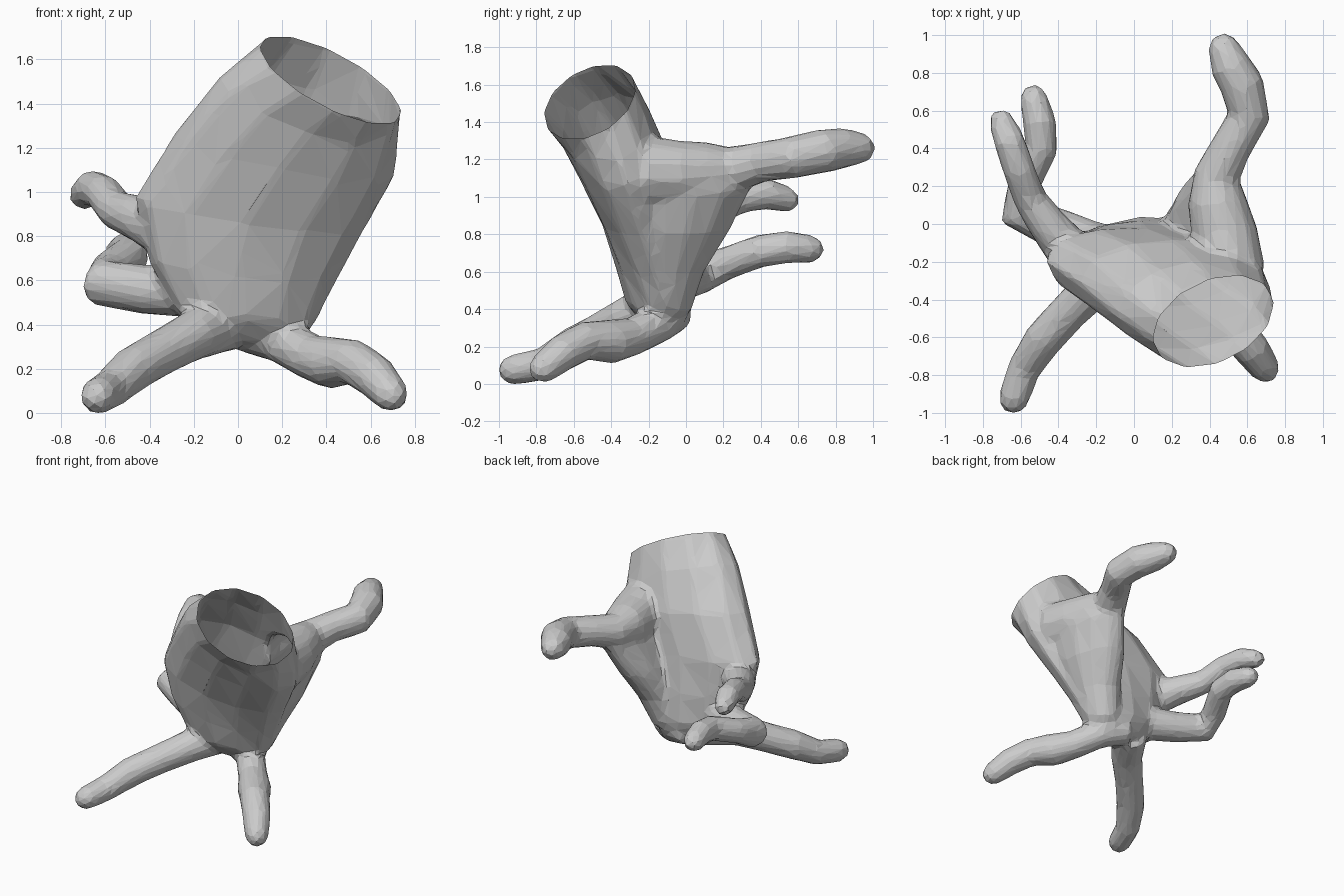
import bpy, bmesh, math
from mathutils import Vector

if "Cube" in bpy.data.objects:
    bpy.data.objects.remove(bpy.data.objects["Cube"])

SIDES = 12
parts = []

def loft(name, rings):
    """Closed solid through rings: centre, half axis u, half axis v, hollow on the +v side."""
    bm = bmesh.new()
    loops = []
    for c, u, v, *hollow in rings:
        c, u, v = Vector(c), Vector(u), Vector(v)
        h = hollow[0] if hollow else 0
        loop = []
        for i in range(SIDES):
            a = 2 * math.pi * i / SIDES
            s = math.sin(a)
            if s > 0:
                s *= 1 - h * s * s
            loop.append(bm.verts.new(c + u * math.cos(a) + v * s))
        loops.append(loop)
    for a, b in zip(loops, loops[1:]):
        for i in range(SIDES):
            j = (i + 1) % SIDES
            bm.faces.new((a[i], a[j], b[j], b[i]))
    bm.faces.new(loops[0][::-1])
    bm.faces.new(loops[-1])
    bmesh.ops.triangulate(bm, faces=bm.faces[:])
    bmesh.ops.recalc_face_normals(bm, faces=bm.faces[:])
    mesh = bpy.data.meshes.new(name)
    bm.to_mesh(mesh)
    bm.free()
    ob = bpy.data.objects.new(name, mesh)
    bpy.context.collection.objects.link(ob)
    parts.append(ob)
    return ob

def tube(name, points):
    """Round limb through (x, y, z, radius) points with a rounded tip."""
    pts = [Vector(p[:3]) for p in points]
    rad = [p[3] for p in points]
    d = (pts[-1] - pts[-2]).normalized()
    r = rad[-1]
    pts += [pts[-1] + d * r * 0.6, pts[-1] + d * r * 0.98]
    rad += [r * 0.8, r * 0.35]
    rings, u = [], None
    for i, p in enumerate(pts):
        t = (pts[min(i + 1, len(pts) - 1)] - pts[max(i - 1, 0)]).normalized()
        if u is None:
            u = t.orthogonal()
        u = (u - t * u.dot(t)).normalized()
        rings.append((p, u * rad[i], t.cross(u) * rad[i]))
    loft(name, rings)

# palm, from just above the wrist down to the knuckles
WRIST = Vector((0.42, -0.515, 1.52))
WU, WV = Vector((0.32, 0.10, -0.14)), Vector((-0.02, 0.225, 0.145))
NORMAL = WU.cross(WV).normalized()
hand = loft("hand", [
    (WRIST + NORMAL * 0.12, WU, WV),
    (WRIST, WU, WV),
    ((0.32, -0.42, 1.38), (0.41, 0.06, -0.15), (0.0, 0.24, 0.10), 0.05),
    ((0.21, -0.31, 1.18), (0.50, 0.0, -0.10), (0.02, 0.265, 0.06), 0.15),
    ((0.05, -0.215, 0.91), (0.52, -0.02, -0.08), (0.02, 0.235, 0.04), 0.18),
    ((0.02, -0.17, 0.66), (0.43, 0.01, -0.05), (0.02, 0.205, 0.03), 0.08),
    ((0.03, -0.14, 0.46), (0.33, 0.03, -0.03), (0.0, 0.18, 0.02)),
    ((0.05, -0.11, 0.34), (0.20, 0.03, -0.02), (0.0, 0.11, 0.01)),
])

# thumb with its thick base
tube("thumb", [(0.50, -0.24, 1.15, 0.20), (0.48, -0.05, 1.14, 0.18), (0.44, 0.12, 1.15, 0.16),
      (0.44, 0.26, 1.16, 0.125), (0.51, 0.40, 1.20, 0.11), (0.61, 0.57, 1.225, 0.115),
      (0.57, 0.74, 1.26, 0.12), (0.51, 0.84, 1.275, 0.11), (0.48, 0.92, 1.275, 0.09)])
# web between thumb and index finger
loft("web", [
    ((0.50, -0.02, 1.20), (-0.03, 0.22, 0.0), (0.13, 0.0, 0.0)),
    ((0.46, 0.02, 1.05), (-0.05, 0.34, 0.03), (0.15, 0.02, -0.02)),
    ((0.38, -0.02, 0.84), (-0.06, 0.26, 0.0), (0.16, 0.02, -0.02)),
    ((0.28, -0.08, 0.62), (-0.03, 0.18, 0.0), (0.15, 0.02, -0.02)),
    ((0.20, -0.10, 0.40), (0.0, 0.13, 0.0), (0.12, 0.0, -0.02)),
])
tube("index_finger", [
      (0.02, -0.06, 0.40, 0.11), (0.20, -0.14, 0.34, 0.105), (0.33, -0.29, 0.265, 0.105),
      (0.42, -0.40, 0.24, 0.12), (0.52, -0.54, 0.245, 0.105), (0.62, -0.66, 0.18, 0.10),
      (0.69, -0.76, 0.10, 0.085)])
tube("middle_finger", [
      (-0.06, -0.12, 0.42, 0.13), (-0.20, -0.32, 0.365, 0.115), (-0.34, -0.46, 0.29, 0.105),
      (-0.48, -0.61, 0.21, 0.105), (-0.58, -0.76, 0.12, 0.09), (-0.635, -0.92, 0.09, 0.085)])
tube("ring_finger", [
      (-0.17, -0.13, 0.57, 0.13), (-0.40, -0.03, 0.57, 0.115), (-0.615, 0.07, 0.60, 0.11),
      (-0.58, 0.22, 0.66, 0.09), (-0.49, 0.40, 0.725, 0.09), (-0.50, 0.54, 0.745, 0.09),
      (-0.53, 0.66, 0.735, 0.078)])
tube("little_finger", [
      (-0.32, -0.17, 0.84, 0.13), (-0.46, 0.0, 0.90, 0.105), (-0.55, 0.13, 0.93, 0.09),
      (-0.61, 0.29, 1.01, 0.085), (-0.66, 0.44, 1.03, 0.085), (-0.70, 0.54, 1.0, 0.07)])

# unite the parts into one skin, then reduce it to low-poly facets
for ob in parts[1:]:
    m = hand.modifiers.new(ob.name, 'BOOLEAN')
    m.operation, m.solver, m.object = 'UNION', 'EXACT', ob
m = hand.modifiers.new("fuse", 'REMESH')
m.mode, m.voxel_size = 'VOXEL', 0.018
m = hand.modifiers.new("soften", 'SMOOTH')
m.iterations = 14
m = hand.modifiers.new("facets", 'DECIMATE')
m.ratio = 0.045
bpy.context.view_layer.update()
skin = bpy.data.meshes.new_from_object(hand.evaluated_get(bpy.context.evaluated_depsgraph_get()))
hand.modifiers.clear()
hand.data = skin
for ob in parts[1:]:
    bpy.data.objects.remove(ob)

# cut the wrist open and rest the fingertips on the ground
bm = bmesh.new()
bm.from_mesh(skin)
bmesh.ops.bisect_plane(bm, geom=bm.verts[:] + bm.edges[:] + bm.faces[:],
                       plane_co=WRIST, plane_no=NORMAL, clear_outer=True)
for f in bm.faces:
    f.smooth = False
low = min(v.co.z for v in bm.verts)
bmesh.ops.translate(bm, verts=bm.verts[:], vec=(0, 0, -low))
bm.to_mesh(skin)
bm.free()
